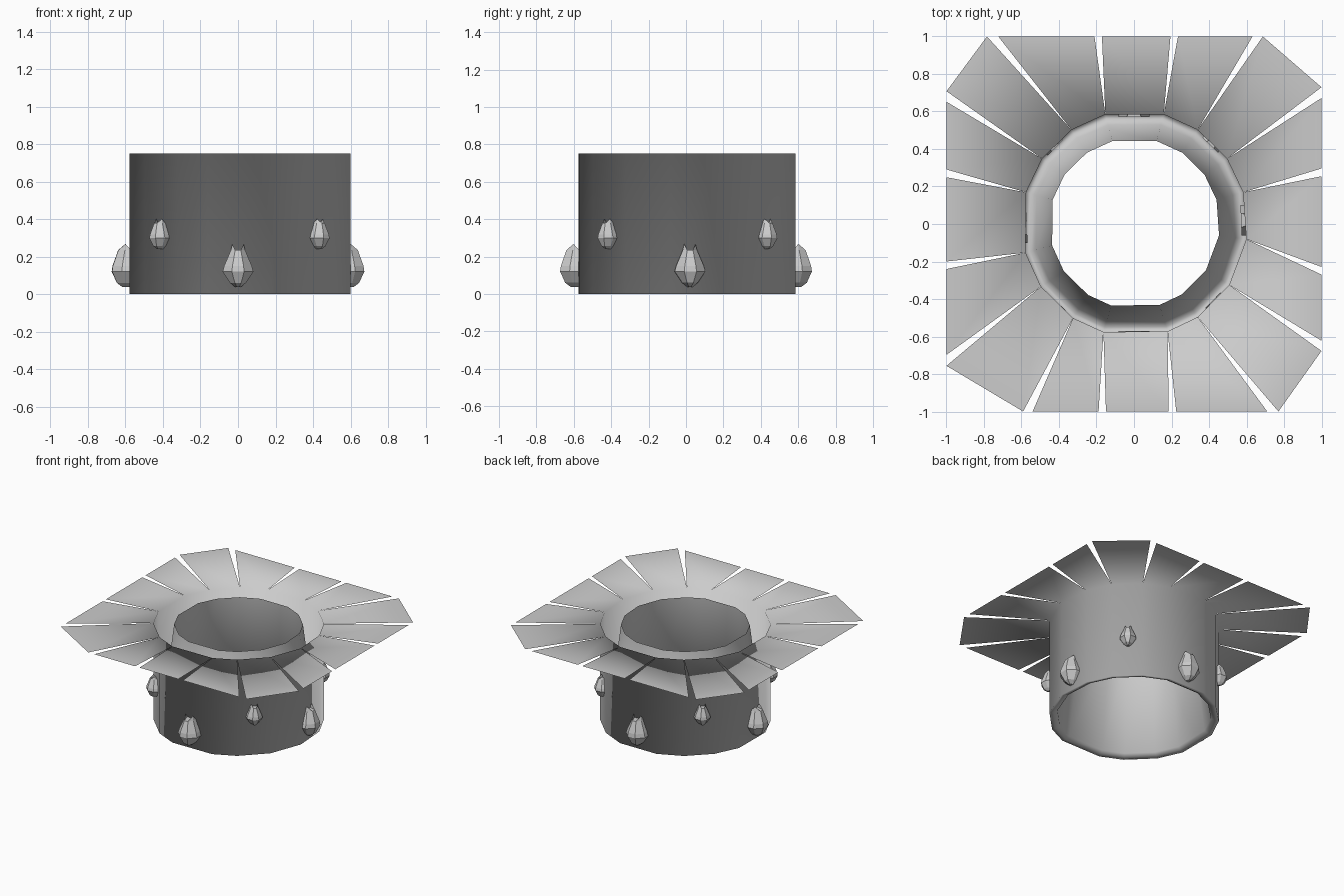
import bpy, bmesh
from math import sin, cos, radians
from mathutils import Matrix, Vector

if "Cube" in bpy.data.objects:
    bpy.data.objects.remove(bpy.data.objects["Cube"])

# directions of the 16 ring corners, and of the slits where they reach the square edge
RING = [75, 56, 35, 16, -8, -33, -56, -73, -106, -123, -146, -165, -196, -215, -236, -255]
SLIT = [77.9, 56.6, 35, 15.4, -14, -33, -53.5, -78.4, -99.6, -119.5, -144, -167.6,
        -195.1, -214.2, -233, -259.2]


def finish(bm, name, smooth):
    mesh = bpy.data.meshes.new(name)
    bm.to_mesh(mesh)
    bm.free()
    for p in mesh.polygons:
        p.use_smooth = smooth
    obj = bpy.data.objects.new(name, mesh)
    bpy.context.collection.objects.link(obj)
    return obj


def ring(bm, r, z):
    return [bm.verts.new((r * cos(radians(a)) + 0.003, r * sin(radians(a)) + 0.003, z))
            for a in RING]


def on_square(angle):
    x, y = cos(radians(angle)), sin(radians(angle))
    m = max(abs(x), abs(y))
    return x / m, y / m


# collar: outer wall, turned-under bottom rim, and tapering inner wall
bm = bmesh.new()
rings = [ring(bm, r, z) for r, z in
         [(0.602, 0.75), (0.602, 0.0), (0.575, 0.003), (0.545, 0.02), (0.455, 0.745)]]
for a, b in zip(rings, rings[1:]):
    for i in range(16):
        j = (i + 1) % 16
        bm.faces.new((a[i], a[j], b[j], b[i]))

# flat brim: 16 strips parted by thin wedge slits
top = rings[0]
for i in range(16):
    j = (i + 1) % 16
    end = SLIT[j] - (360 if j == 0 else 0)
    p, q = on_square(SLIT[i] - 1.1), on_square(end + 1.1)
    bm.faces.new((top[j], top[i], bm.verts.new((*p, 0.75)), bm.verts.new((*q, 0.75))))
finish(bm, "collar_with_brim", True)

# faceted studs: height, half width, depth
ROWS = [(0.037, 0.014, 0.045), (0.06, 0.042, 0.075), (0.12, 0.082, 0.102),
        (0.15, 0.074, 0.098), (0.235, 0.038, 0.068)]


def stud(name, angle, radius, base, scale):
    bm = bmesh.new()
    loops = []
    for z, w, d in ROWS:
        pts = [(-w, 0), (-w, d * 0.5), (-w * 0.4, d), (w * 0.4, d), (w, d * 0.5), (w, 0)]
        loops.append([bm.verts.new((x, -y, z - 0.037)) for x, y in pts])
    for a, b in zip(loops, loops[1:]):
        for i in range(6):
            j = (i + 1) % 6
            bm.faces.new((a[i], a[j], b[j], b[i]))
    bm.faces.new(loops[0][::-1])
    bm.faces.new(loops[-1])
    # two small horns on the upper edge
    t = loops[-1]
    for side, (u, v, k) in ((-1, (0, 1, 2)), (1, (3, 4, 5))):
        tip = bm.verts.new((side * 0.03, -0.03, 0.23))
        tri = [t[u], t[v], t[k]]
        for i in range(3):
            bm.faces.new((tri[i], tri[(i + 1) % 3], tip))
    bmesh.ops.recalc_face_normals(bm, faces=bm.faces)
    obj = finish(bm, name, False)
    turn = Matrix.Rotation(radians(angle), 4, 'Z')
    obj.matrix_world = (turn @ Matrix.Translation(Vector((0, -radius, base)))
                        @ Matrix.Scale(scale, 4))


for n in range(4):
    off = 2.0 if n % 2 else 0
    stud("lower_stud", 90 * n + off, 0.571, 0.037, 1.0)
    stud("upper_stud", 90 * n + 46, 0.585, 0.24, 0.7)
